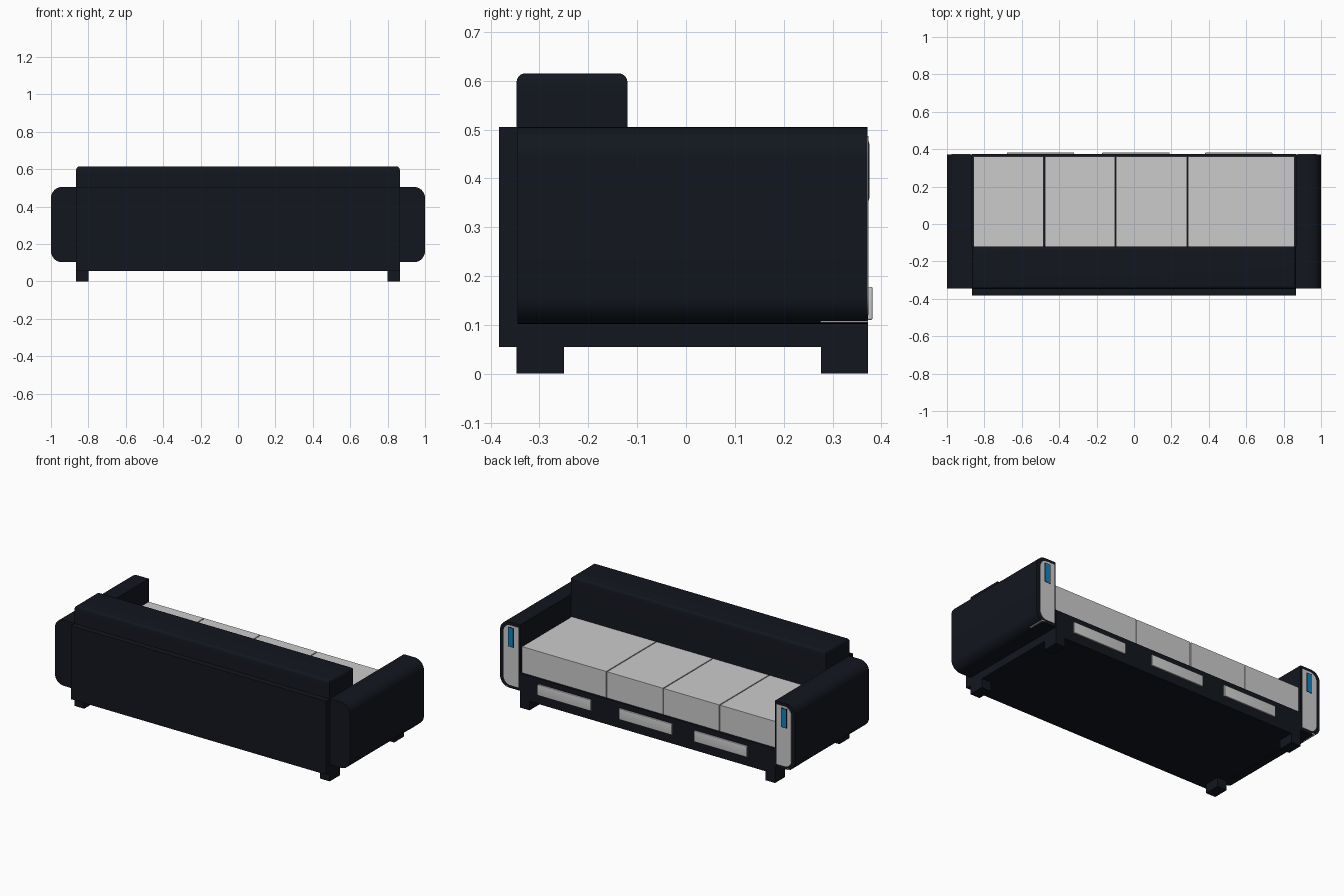
import bpy, bmesh, math

if "Cube" in bpy.data.objects:
    bpy.data.objects.remove(bpy.data.objects["Cube"])


def material(name, rgb):
    m = bpy.data.materials.new(name)
    m.diffuse_color = (*rgb, 1)
    m.use_nodes = True
    m.node_tree.nodes["Principled BSDF"].inputs["Base Color"].default_value = m.diffuse_color
    return m


DARK = material("dark_leather", (0.006, 0.008, 0.013))
BLUE = material("blue_light", (0.005, 0.22, 0.5))


def finish(name, bm, mat, smooth=False):
    bmesh.ops.recalc_face_normals(bm, faces=bm.faces)
    me = bpy.data.meshes.new(name)
    bm.to_mesh(me)
    bm.free()
    ob = bpy.data.objects.new(name, me)
    bpy.context.collection.objects.link(ob)
    if mat:
        me.materials.append(mat)
    if smooth:
        bpy.ops.object.select_all(action='DESELECT')
        ob.select_set(True)
        bpy.context.view_layer.objects.active = ob
        bpy.ops.object.shade_smooth_by_angle(angle=math.radians(35))
    return ob


def box(name, x, y, z, mat=None, bevel=0, pick=None):
    """Box from (min, max) pairs; pick(edge) selects the edges to round."""
    bm = bmesh.new()
    bmesh.ops.create_cube(bm, size=1)
    for v in bm.verts:
        v.co = [(r[0] + r[1]) / 2 + c * (r[1] - r[0]) for r, c in zip((x, y, z), v.co)]
    if bevel:
        edges = [e for e in bm.edges if pick is None or pick(e)]
        bmesh.ops.bevel(bm, geom=edges, offset=bevel, segments=5, profile=0.5, affect='EDGES')
    return finish(name, bm, mat, bevel > 0)


def side_slab(name, s, inner, outer, y, z, r, mat=None):
    """Slab along y with its two outer corners rounded, on side s."""
    pts = [(inner, z[0])]
    for cz, a0 in ((z[0] + r, -90), (z[1] - r, 0)):
        for i in range(9):
            a = math.radians(a0 + 90 * i / 8)
            pts.append((outer - r + r * math.cos(a), cz + r * math.sin(a)))
    pts.append((inner, z[1]))
    bm = bmesh.new()
    face = bm.faces.new([bm.verts.new((s * px, y[0], pz)) for px, pz in pts])
    ext = bmesh.ops.extrude_face_region(bm, geom=[face])
    for v in ext["geom"]:
        if isinstance(v, bmesh.types.BMVert):
            v.co.y = y[1]
    return finish(name, bm, mat, True)


# Base and backrest
box("base", (-0.865, 0.865), (-0.345, 0.373), (0.055, 0.21), DARK)
box("back_panel", (-0.865, 0.865), (-0.383, -0.345), (0.055, 0.505), DARK)
box("backrest", (-0.865, 0.865), (-0.347, -0.12), (0.2, 0.615), DARK, 0.018,
    lambda e: all(v.co.z > 0.6 for v in e.verts))

# Seat cushions
splits = [-0.862, -0.48, -0.098, 0.286, 0.862]
for i, (a, b) in enumerate(zip(splits, splits[1:])):
    box(f"seat_cushion_{i + 1}", (a + 0.003, b - 0.003), (-0.12, 0.36), (0.208, 0.37))
box("seat_core", (-0.862, 0.862), (-0.12, 0.35), (0.208, 0.36), DARK)

# Drawer fronts
for i, x0 in enumerate((-0.68, -0.17, 0.38)):
    box(f"drawer_front_{i + 1}", (x0, x0 + 0.36), (0.37, 0.382), (0.11, 0.178), None, 0.004)

# Arms, end panels, lights, trims and legs on both sides
for side, s in (("left", -1), ("right", 1)):
    def mx(a, b):
        return tuple(sorted((s * a, s * b)))
    side_slab(f"{side}_arm", s, 0.865, 1.0, (-0.345, 0.372), (0.102, 0.505), 0.06, DARK)
    side_slab(f"{side}_arm_panel", s, 0.875, 0.975, (0.368, 0.374), (0.12, 0.487), 0.045)
    box(f"{side}_light_frame", mx(0.905, 0.945), (0.37, 0.3745), (0.355, 0.475), DARK)
    box(f"{side}_light", mx(0.909, 0.941), (0.37, 0.3755), (0.359, 0.471), BLUE)
    box(f"{side}_arm_trim", mx(0.945, 0.966), (0.275, 0.373), (0.105, 0.111))
    for end, y in (("rear", (-0.347, -0.25)), ("seat_side", (0.276, 0.373))):
        box(f"{side}_{end}_leg", mx(0.80, 0.865), y, (0, 0.11), DARK)
